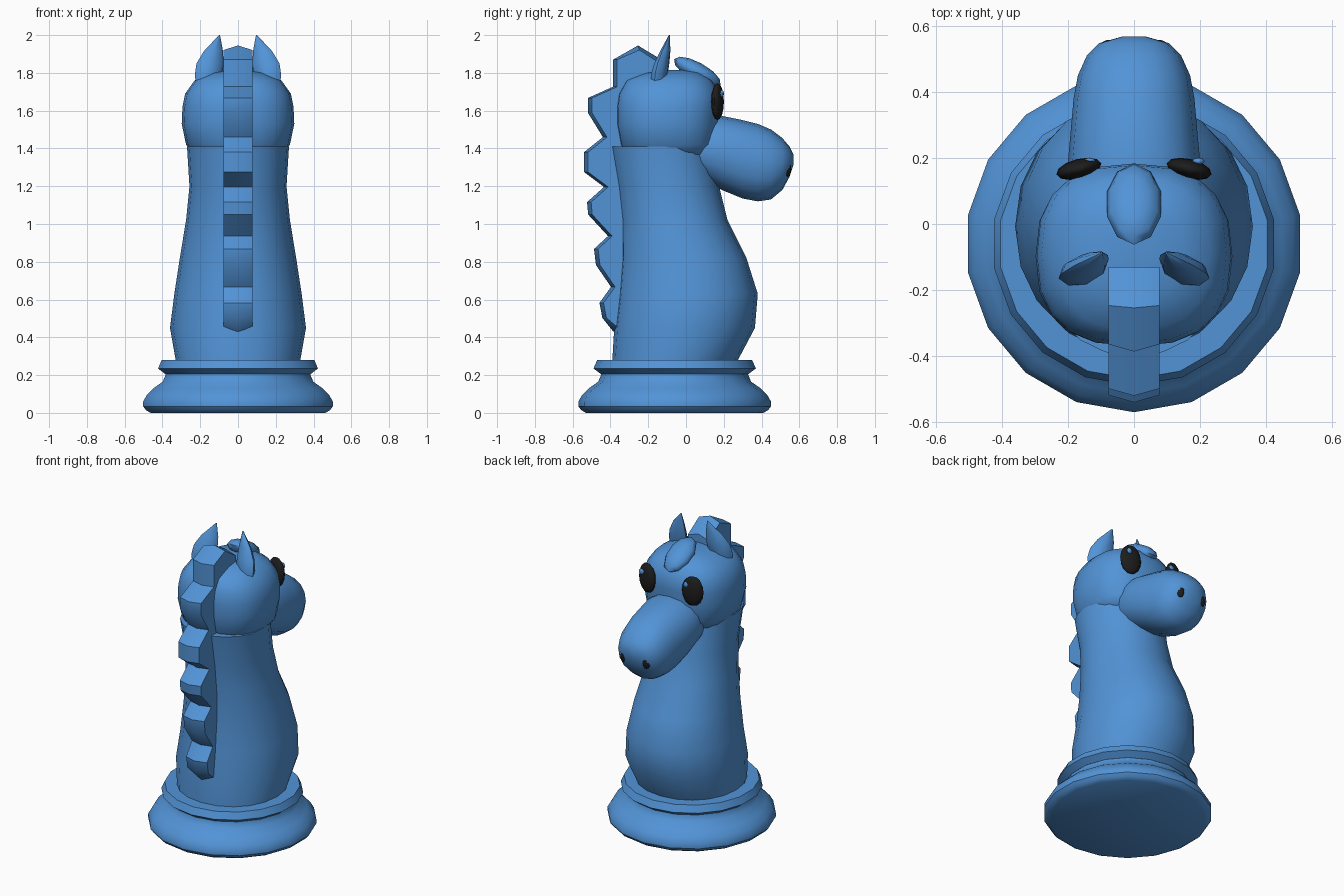
import bpy, bmesh
from math import sin, cos, pi, radians
from mathutils import Vector, Matrix

cube = bpy.data.objects.get("Cube")
if cube:
    bpy.data.objects.remove(cube, do_unlink=True)


def material(name, color):
    m = bpy.data.materials.new(name)
    m.use_nodes = True
    m.diffuse_color = color
    m.node_tree.nodes["Principled BSDF"].inputs["Base Color"].default_value = color
    return m


BLUE = material("sky blue", (0.085, 0.295, 0.68, 1))
BLACK = material("soft black", (0.012, 0.012, 0.012, 1))


def finish(name, bm, mat, angle=40):
    bmesh.ops.recalc_face_normals(bm, faces=bm.faces)
    me = bpy.data.meshes.new(name)
    bm.to_mesh(me)
    bm.free()
    me.materials.append(mat)
    ob = bpy.data.objects.new(name, me)
    bpy.context.collection.objects.link(ob)
    bpy.ops.object.select_all(action='DESELECT')
    ob.select_set(True)
    bpy.context.view_layer.objects.active = ob
    bpy.ops.object.shade_smooth_by_angle(angle=radians(angle))
    return ob


def loft(name, rings, u, v, sides, power=2.0, angle=40, mat=BLUE):
    """Skin capped rings (centre, radius along u, radius along v)."""
    bm = bmesh.new()
    u, v = Vector(u), Vector(v)

    def soft(c):
        return (abs(c) ** (2 / power)) * (1 if c >= 0 else -1)

    loops = []
    for c, ru, rv in rings:
        loops.append([bm.verts.new(Vector(c) + u * ru * soft(sin(2 * pi * i / sides))
                                   - v * rv * soft(cos(2 * pi * i / sides)))
                      for i in range(sides)])
    for a, b in zip(loops, loops[1:]):
        for i in range(sides):
            j = (i + 1) % sides
            bm.faces.new((a[i], a[j], b[j], b[i]))
    bm.faces.new(loops[0])
    bm.faces.new(loops[-1])
    return finish(name, bm, mat, angle)


def ellipsoid(name, centre, radii, rot, mat, seg=12, rings=8):
    bm = bmesh.new()
    m = Matrix.Translation(centre) @ rot @ Matrix.Diagonal((*radii, 1))
    bmesh.ops.create_uvsphere(bm, u_segments=seg, v_segments=rings, radius=1, matrix=m)
    return finish(name, bm, mat, 60)


X, Y, Z = (1, 0, 0), (0, 1, 0), (0, 0, 1)

# Turned base and collar: (height, radius)
foot = [(0, .47), (.015, .495), (.035, .51), (.06, .51), (.095, .49), (.13, .455),
        (.165, .405), (.2, .39), (.24, .385)]
collar = [(.205, .39), (.235, .43), (.28, .41)]
for name, prof in (("base", foot), ("collar", collar)):
    loft(name, [((0, -.06, z), r, r) for z, r in prof], X, Y, 18, angle=35)

# Neck and head: (height, back, front, half width)
neck = [(.26, -.39, .265, .33), (.28, -.39, .275, .33), (.45, -.38, .365, .36),
        (.63, -.36, .38, .337), (.82, -.345, .32, .308), (1.02, -.345, .22, .275),
        (1.2, -.365, .175, .257), (1.41, -.4, .13, .27)]
head = [(1.34, -.24, .08, .17), (1.37, -.32, .14, .235), (1.42, -.35, .165, .275),
        (1.53, -.37, .175, .298), (1.62, -.37, .183, .294), (1.69, -.36, .178, .28),
        (1.76, -.32, .14, .23), (1.8, -.22, .08, .15), (1.815, -.13, .01, .05)]
for name, prof, power in (("neck", neck, 2.1), ("head", head, 2.5)):
    loft(name, [((0, (b + f) / 2, z), w, (f - b) / 2) for z, b, f, w in prof],
         X, Y, 20, power, 50)

# Snout: (forward position, bottom, top, half width)
snout = [(0, 1.26, 1.54, .17), (.1, 1.225, 1.57, .193), (.19, 1.18, 1.572, .2),
         (.3, 1.135, 1.55, .19), (.38, 1.12, 1.53, .183), (.45, 1.13, 1.5, .17),
         (.51, 1.18, 1.455, .143), (.548, 1.25, 1.41, .105), (.568, 1.31, 1.37, .035)]
loft("snout", [((0, y, (b + t) / 2), w, (t - b) / 2) for y, b, t, w in snout],
     X, Z, 16, 2.2, 50)

# Scalloped mane: ridge outline running down the back of the neck
ridge = [(-.13, 1.87), (-.254, 1.945), (-.386, 1.87), (-.386, 1.727), (-.52, 1.667),
         (-.52, 1.59), (-.44, 1.46), (-.54, 1.38), (-.54, 1.275), (-.434, 1.196),
         (-.524, 1.116), (-.518, 1.05), (-.413, .936), (-.487, .868), (-.477, .783),
         (-.397, .667), (-.458, .582), (-.443, .503), (-.385, .43)]
bm = bmesh.new()
columns = []
for x, inset in ((-.077, .024), (0, 0), (.077, .024)):
    outer, inner = [], []
    for i, (y, z) in enumerate(ridge):
        yo = y if i == 0 else y + inset * (.3 if i == 1 else .9)
        zo = z - inset if i < 2 else z + (inset if i == len(ridge) - 1 else 0)
        outer.append(bm.verts.new((x, yo, zo)))
        iy, iz = (-.13, 1.76) if i == 0 else (-.26, min(z, 1.7) + .03)
        inner.append(bm.verts.new((x, iy, iz)))
    columns.append((outer, inner))
for (oa, ia), (ob, ib) in zip(columns, columns[1:]):
    for i in range(len(ridge) - 1):
        bm.faces.new((oa[i], oa[i + 1], ob[i + 1], ob[i]))
    for k in (0, -1):
        bm.faces.new((oa[k], ob[k], ib[k], ia[k]))
for o, n in (columns[0], columns[2]):
    for i in range(len(ridge) - 1):
        bm.faces.new((o[i], o[i + 1], n[i + 1], n[i]))
finish("mane", bm, BLUE, 35)

# Forelock on top of the head
ellipsoid("forelock", (0, .06, 1.805), (.086, .14, .05),
          Matrix.Rotation(radians(-29), 4, 'X'), BLUE, 10, 6)

# Paired ears, eyes, eye glints and nostrils
for side, s in (("left", 1), ("right", -1)):
    ear = [((s * .175, -.155, 1.7), .045, .03), ((s * .155, -.142, 1.79), .077, .042),
           ((s * .148, -.128, 1.85), .075, .036), ((s * .13, -.11, 1.915), .053, .024),
           ((s * .098, -.088, 2.0), .003, .003)]
    loft(side + "_ear", ear, (cos(.3), -s * sin(.3), 0), (s * sin(.3), cos(.3), 0),
         8, 2, 50)
    yaw = Matrix.Rotation(radians(-14 * s), 4, 'Z')
    ellipsoid(side + "_eye", (s * .167, .167, 1.648), (.07, .03, .098), yaw, BLACK)
    ellipsoid(side + "_eye_glint", (s * .165 + .03, .19, 1.69), (.019, .011, .019),
              Matrix(), BLUE, 8, 6)
    ellipsoid(side + "_nostril", (s * .087, .54, 1.29), (.024, .014, .04),
              Matrix.Rotation(radians(-35 * s), 4, 'Z'), BLACK, 10, 6)
